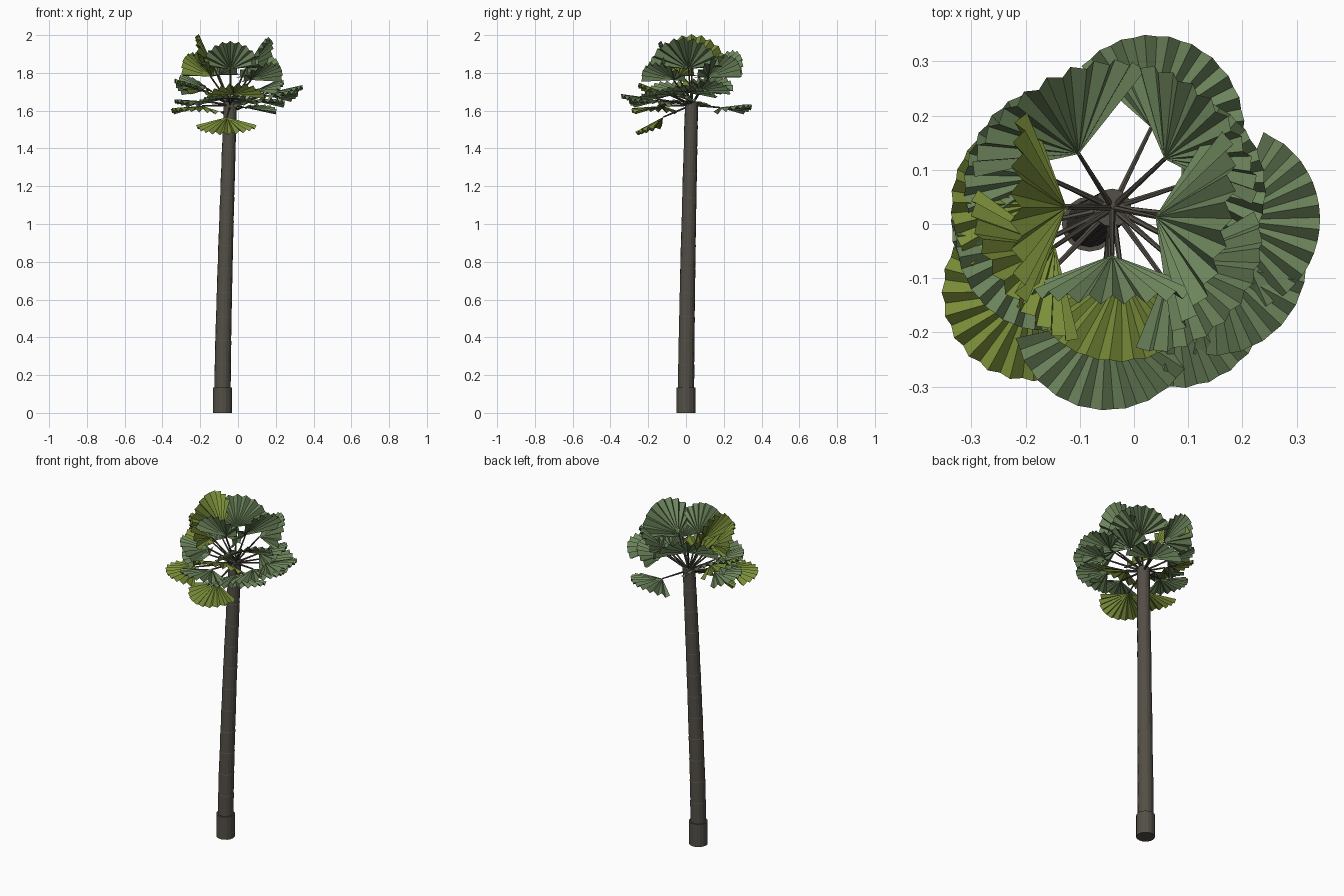
import bpy, bmesh, math
from math import sin, cos, radians, pi
from mathutils import Vector

cube = bpy.data.objects.get("Cube")
if cube:
    bpy.data.objects.remove(cube, do_unlink=True)


def material(name, rgb):
    m = bpy.data.materials.new(name)
    m.use_nodes = True
    m.diffuse_color = (*rgb, 1)
    bsdf = m.node_tree.nodes["Principled BSDF"]
    bsdf.inputs["Base Color"].default_value = (*rgb, 1)
    bsdf.inputs["Roughness"].default_value = 0.9
    return m


BARK = material("bark brown", (0.088, 0.079, 0.063))
GREEN = material("leaf green", (0.15, 0.23, 0.105))
OLIVE = material("olive leaf", (0.2, 0.275, 0.042))
CROWN = Vector((-0.04, 0.03, 1.64))


def finish(name, bm, mat):
    bmesh.ops.recalc_face_normals(bm, faces=bm.faces)
    mesh = bpy.data.meshes.new(name)
    bm.to_mesh(mesh)
    bm.free()
    mesh.materials.append(mat)
    ob = bpy.data.objects.new(name, mesh)
    bpy.context.collection.objects.link(ob)


def tube(name, rings, sides, mat):
    """Skin a stack of (centre, radius, axis) rings and cap both ends."""
    bm = bmesh.new()
    loops = []
    for centre, radius, axis in rings:
        turn = Vector((0, 0, 1)).rotation_difference(axis)
        loops.append([bm.verts.new(centre + turn @ Vector(
            (radius * cos(2 * pi * i / sides), radius * sin(2 * pi * i / sides), 0)))
            for i in range(sides)])
    for low, high in zip(loops, loops[1:]):
        for i in range(sides):
            j = (i + 1) % sides
            bm.faces.new((low[i], low[j], high[j], high[i]))
    bm.faces.new(loops[0][::-1])
    bm.faces.new(loops[-1])
    finish(name, bm, mat)


def direction(az, el):
    a, e = radians(az), radians(el)
    return Vector((cos(a) * cos(e), sin(a) * cos(e), sin(e)))


def fan(name, hub, az, el, radius, mat, folds=20, spread=75):
    """Pleated fan blade, its sides curling outward from the centre line."""
    mid = direction(az, el)
    side = Vector((-sin(radians(az)), cos(radians(az)), 0))
    under = side.cross(mid)
    if under.z > 0:
        under.negate()
    cup = 0.2 + 0.14 * max(0, sin(radians(el)))
    bm = bmesh.new()
    centre = bm.verts.new(hub)
    rim = []
    for i in range(folds + 1):
        t = 2 * i / folds - 1
        a = radians(spread * t)
        ridge = 1 if i % 2 else -1
        d = mid * cos(a) + side * sin(a) + under * (cup * t * t + 0.065 * ridge)
        rim.append(bm.verts.new(hub + d * radius * (1 - 0.01 * ridge)))
    for a, b in zip(rim, rim[1:]):
        bm.faces.new((centre, a, b))
    finish(name, bm, mat)


# Root collar and leaning, segmented trunk
UP = Vector((0, 0, 1))
BASE = Vector((-0.082, 0, 0))
tube("root_collar", [(BASE, 0.051, UP), (BASE + UP * 0.135, 0.051, UP)], 16, BARK)


def trunk_point(t):
    return Vector((-0.082 + 0.042 * t ** 1.3, 0.03 * t ** 1.3, 0.13 + 1.52 * t))


rings = []
SEGMENTS = 12
for k in range(SEGMENTS):
    for t, flare in ((k / SEGMENTS, 0), ((k + 0.98) / SEGMENTS, 0.0012)):
        rings.append((trunk_point(t), 0.043 - 0.009 * t + flare, UP))
tube("trunk", rings, 16, BARK)

# Leaves: heading, stalk pitch, blade pitch, stalk length, blade radius, colour
LEAVES = [
    # upright crown
    (-90, 64, 60, 0.20, 0.165, GREEN),
    (-12, 66, 50, 0.20, 0.205, GREEN),
    (180, 65, 62, 0.20, 0.20, OLIVE),
    # middle tier
    (43, 46, 40, 0.19, 0.175, GREEN),
    (122, 52, 40, 0.19, 0.19, GREEN),
    (-146, 48, 45, 0.19, 0.17, OLIVE),
    (-41, 40, 30, 0.19, 0.17, GREEN),
    (-82, 20, 18, 0.13, 0.17, OLIVE),
    (155, 30, 24, 0.155, 0.16, GREEN),
    (178, 24, 20, 0.16, 0.16, OLIVE),
    (-154, 24, 16, 0.16, 0.16, GREEN),
    (18, 26, 18, 0.15, 0.16, GREEN),
    # lower tier
    (-6, 15, 9, 0.222, 0.172, GREEN),
    (-28, 11, 5, 0.215, 0.172, GREEN),
    (-54, 4, 0, 0.20, 0.17, GREEN),
    (-93, 7, 4, 0.205, 0.17, GREEN),
    (-168, 4, 0, 0.15, 0.15, GREEN),
    (64, -8, 2, 0.166, 0.17, GREEN),
    (-134, -4, -7, 0.215, 0.165, OLIVE),
    (-97, -26, -32, 0.17, 0.165, OLIVE),
]
for n, (az, pitch, blade, length, radius, mat) in enumerate(LEAVES, 1):
    axis = direction(az, pitch)
    hub = CROWN + axis * length
    tube(f"stalk_{n}", [(CROWN - UP * 0.01, 0.006, axis), (hub, 0.004, axis)], 6, BARK)
    fan(f"fan_leaf_{n}", hub, az, blade, radius, mat)
